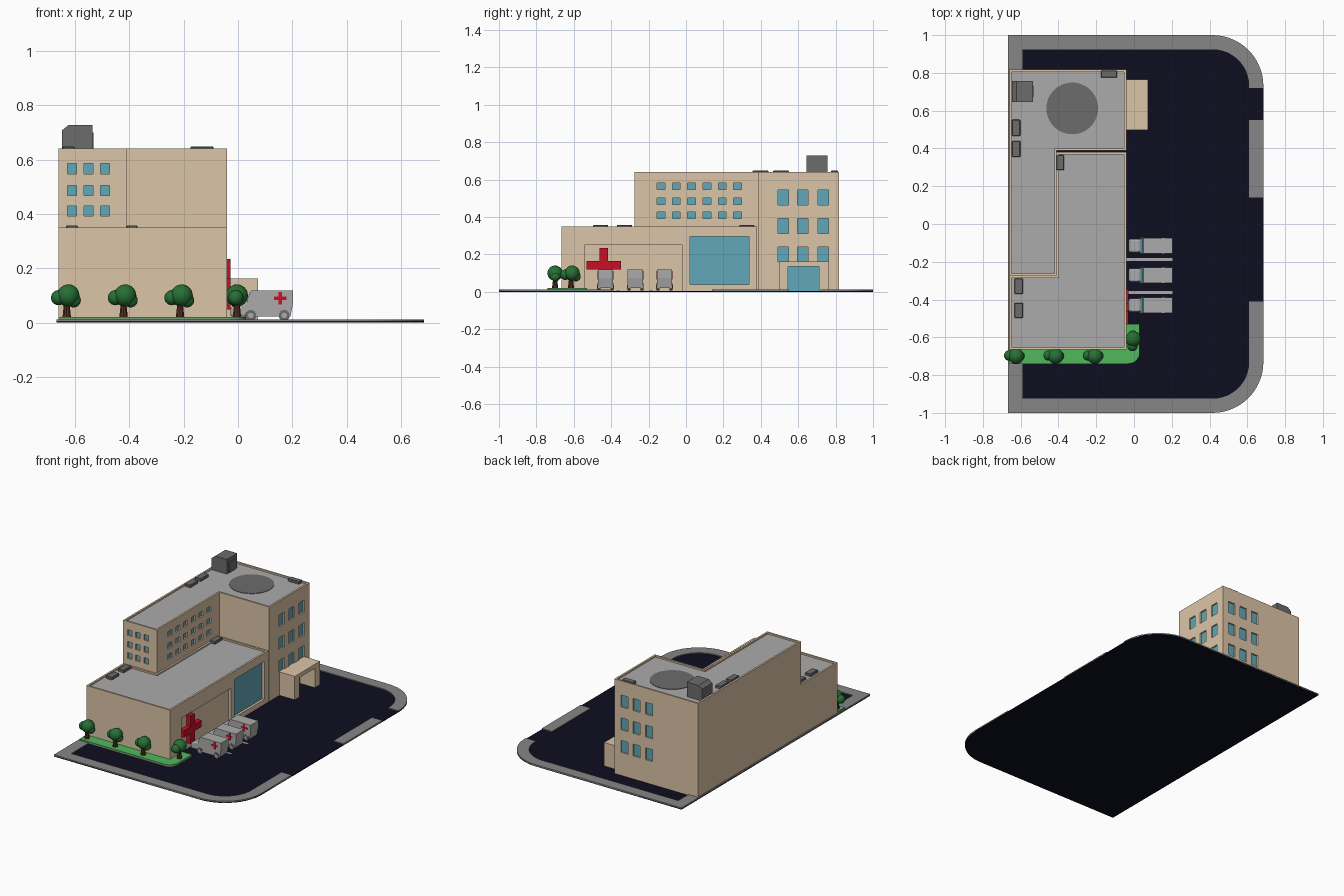
import bpy, bmesh, math
from mathutils import Matrix, Vector

if "Cube" in bpy.data.objects:
    bpy.data.objects.remove(bpy.data.objects["Cube"])


def mat(name, r, g, b):
    m = bpy.data.materials.new(name)
    m.diffuse_color = (r, g, b, 1)
    m.use_nodes = True
    m.node_tree.nodes["Principled BSDF"].inputs["Base Color"].default_value = m.diffuse_color
    return m


WALL = mat("wall", .72, .56, .39)
GLASS = mat("glass", .12, .39, .48)
ASPHALT = mat("asphalt", .004, .004, .014)
LAWN = mat("lawn", .08, .48, .107)
LEAF = mat("leaf", .02, .16, .035)
BARK = mat("bark", .09, .03, .015)
RED = mat("red", .58, .005, .02)
LIGHT = mat("light_grey", .41, .41, .41)
PAVE = mat("pavement", .24, .24, .24)
DARK = mat("dark_grey", .15, .15, .15)


def finish(name, bm, m):
    bmesh.ops.recalc_face_normals(bm, faces=bm.faces)
    me = bpy.data.meshes.new(name)
    bm.to_mesh(me)
    bm.free()
    ob = bpy.data.objects.new(name, me)
    bpy.context.collection.objects.link(ob)
    if m:
        me.materials.append(m)
    return ob


def boxes(name, items, m=None):
    """Boxes given as (x0, x1, y0, y1, z0, z1)."""
    bm = bmesh.new()
    for x0, x1, y0, y1, z0, z1 in items:
        M = Matrix.Translation(((x0 + x1) / 2, (y0 + y1) / 2, (z0 + z1) / 2))
        M = M @ Matrix.Diagonal((x1 - x0, y1 - y0, z1 - z0, 1))
        bmesh.ops.create_cube(bm, size=1, matrix=M)
    return finish(name, bm, m)


def prism(name, pts, a, b, m=None, axis="z"):
    """Extrude an outline along z, or an (x, z) outline along y."""
    bm = bmesh.new()
    put = (lambda p: (p[0], p[1], a)) if axis == "z" else (lambda p: (p[0], a, p[1]))
    f = bm.faces.new([bm.verts.new(put(p)) for p in pts])
    ext = bmesh.ops.extrude_face_region(bm, geom=[f])["geom"]
    d = Vector((0, 0, b - a)) if axis == "z" else Vector((0, b - a, 0))
    bmesh.ops.translate(bm, vec=d, verts=[v for v in ext if isinstance(v, bmesh.types.BMVert)])
    return finish(name, bm, m)


def cylinder(name, loc, r1, r2, depth, m, axis="z", n=32):
    bm = bmesh.new()
    M = Matrix.Translation(loc)
    if axis == "y":
        M = M @ Matrix.Rotation(math.pi / 2, 4, "X")
    bmesh.ops.create_cone(bm, cap_ends=True, segments=n, radius1=r1, radius2=r2, depth=depth, matrix=M)
    return finish(name, bm, m)


def arc(cx, cy, r, a0, a1, n=16):
    return [(cx + r * math.cos(math.radians(a0 + (a1 - a0) * i / n)),
             cy + r * math.sin(math.radians(a0 + (a1 - a0) * i / n))) for i in range(n + 1)]


def inset(poly, d):
    """Inset a counter-clockwise right-angled outline."""
    out = []
    for i, p in enumerate(poly):
        p, q, r = Vector(p), Vector(poly[i - 1]), Vector(poly[(i + 1) % len(poly)])
        e, f = (p - q).normalized(), (r - p).normalized()
        out.append(tuple(p + d * (Vector((-e.y, e.x)) + Vector((-f.y, f.x)))))
    return out


def cut(ob, cutter):
    md = ob.modifiers.new("cut", "BOOLEAN")
    md.object, md.solver, md.operation = cutter, "EXACT", "DIFFERENCE"
    bpy.context.view_layer.objects.active = ob
    bpy.ops.object.modifier_apply(modifier="cut")
    bpy.data.objects.remove(cutter)


def slot(wall, d0, d1):
    """Box through a wall (axis, position, outward sign, u0, u1, z0, z1)."""
    axis, w, s, u0, u1, z0, z1 = wall
    a, b = sorted((w + s * d0, w + s * d1))
    return (a, b, u0, u1, z0, z1) if axis == "x" else (u0, u1, a, b, z0, z1)


def grid(axis, w, s, us, width, zs, h):
    return [(axis, w, s, u, u + width, z, z + h) for u in us for z in zs]


# Ground slab and pavement with driveway gaps
prism("asphalt_lot", [(-.667, -1)] + arc(.415, -.73, .27, -90, 0) + arc(.415, .73, .27, 0, 90)
      + [(-.667, 1)], 0, .006, ASPHALT)
prism("pavement", [(.685, -.41), (.61, -.41)] + arc(.415, -.73, .195, 0, -90)
      + [(-.59, -.925), (-.59, .925)] + arc(.415, .73, .195, 90, 0) + [(.61, .72), (.685, .72)]
      + arc(.415, .73, .27, 0, 90) + [(-.667, 1), (-.667, -1)] + arc(.415, -.73, .27, -90, 0),
      .001, .012, PAVE)
boxes("pavement_island", [(.61, .685, .14, .55, .001, .012)], PAVE)
boxes("parking_lines", [(-.04, .205, y - .008, y + .008, .005, .008) for y in (-.187, -.363)], LIGHT)

# Planting bed
bed = [(-.66, -.74)] + arc(-.03, -.68, .06, -90, 0, 8) + [(.03, -.53), (-.05, -.53), (-.05, -.655), (-.66, -.655)]
prism("bed_curb", bed, .005, .016, PAVE)
prism("lawn", bed, .016, .02, LAWN)

# Building masses with parapets and recessed windows
tall = [(-.66, -.275), (-.41, -.275), (-.41, .388), (-.04, .388), (-.04, .817), (-.66, .817)]
low = [(-.66, -.665), (-.04, -.665), (-.04, .38), (-.41, .38), (-.41, -.275), (-.66, -.275)]
big_rows, small_rows = (.16, .312, .465), (.392, .467, .547)
tall_windows = (grid("x", -.04, 1, (.492, .596, .706), .056, big_rows, .08)
                + grid("y", .817, 1, (-.14, -.232, -.325), .052, big_rows, .08)
                + grid("x", -.41, 1, [-.155 + .082 * i for i in range(6)], .042, small_rows, .036)
                + grid("y", -.275, -1, (-.627, -.567, -.505), .033, small_rows, .038))
show_window = ("x", -.04, 1, .022, .337, .04, .295)
sign_recess = ("x", -.04, 1, -.543, -.018, -.01, .25)
for name, poly, top, holes, depth in (("tall_wing", tall, .64, tall_windows, .012),
                                      ("low_wing", low, .35, [show_window, sign_recess], .018)):
    wing = prism(name, poly, .005, top, WALL)
    cut(wing, boxes("window_cutter", [slot(h, .02, -depth) for h in holes]))
    inner = inset(poly, .012)
    cut(wing, prism("roof_cutter", inner, top - .012, top + .05))
    prism(name + "_roof", inner, top - .02, top - .01, LIGHT)
boxes("window_panes", [slot(h, -.02, -.010) for h in tall_windows], GLASS)
boxes("show_window_pane", [slot(show_window, -.03, -.016)], GLASS)

# Entrance porch and door
boxes("porch", [(-.042, .073, .497, .545, .005, .135), (-.042, .073, .71, .765, .005, .135),
                (-.042, .073, .497, .765, .135, .163)], WALL)
boxes("entrance_door", [(-.05, -.036, .545, .71, .005, .135)], GLASS)


# Crosses drawn as a single outline
def cross(name, c, r, w, extent, face):
    pts = [(-w, -r), (w, -r), (w, -w), (r, -w), (r, w), (w, w), (w, r), (-w, r), (-w, w), (-r, w), (-r, -w), (-w, -w)]
    ob = prism(name, pts, 0, extent, RED, "y")
    ob.location = c
    if face == "x":
        ob.rotation_euler.z = -math.pi / 2
    return ob


cross("wall_cross", (-.058, -.44, .142), .093, .022, .03, "x")

# Rooftop equipment
cylinder("landing_pad", (-.327, .612, .63), .137, .137, .006, DARK, n=48)
prism("stair_house", [(-.647, .62), (-.535, .62), (-.535, .728), (-.622, .728), (-.647, .708)], .645, .756, DARK, "y")
boxes("stair_house_door", [(-.536, -.532, .67, .732, .62, .7)], DARK)
tall_vents = [(-.175, -.09, .775, .812), (-.645, -.602, .465, .552), (-.645, -.602, .355, .44)]
low_vents = [(-.41, -.37, .285, .365), (-.632, -.588, -.37, -.288), (-.632, -.588, -.497, -.417)]
for i, (vents, z) in enumerate(((tall_vents, .628), (low_vents, .338))):
    ob = boxes(("upper_vents", "lower_vents")[i], [v + (z, z + .02) for v in vents], DARK)
    bv = ob.modifiers.new("bevel", "BEVEL")
    bv.width, bv.segments = .003, 1

# Ambulances: hood, box body, windscreen, wheels and side crosses
for n, y in enumerate((-.115, -.271, -.43)):
    tag = f"ambulance_{n + 1}_"
    hood = prism(tag + "hood", [(-.028, .022), (.05, .022), (.05, .113), (.026, .077), (-.012, .068), (-.028, .055)],
                 y - .036, y + .036, LIGHT, "y")
    bv = hood.modifiers.new("bevel", "BEVEL")
    bv.width, bv.segments = .01, 3
    prism(tag + "body", [(.03, .022), (.193, .022), (.203, .075), (.203, .119), (.05, .119), (.036, .085)],
          y - .041, y + .041, LIGHT, "y")
    prism(tag + "windscreen", [(.031, .082), (.038, .082), (.053, .115), (.046, .115)], y - .037, y + .037, GLASS, "y")
    for x in (.047, .17):
        for s in (-1, 1):
            cylinder(tag + "wheel", (x, y + s * .035, .027), .02, .02, .016, DARK, "y", 20)
            cylinder(tag + "hub", (x, y + s * .037, .027), .01, .01, .016, LIGHT, "y", 12)
    for s in (-1, 1):
        cross(tag + "side_cross", (.155, y + s * .041 - .002, .09), .023, .006, .004, "y")

# Trees: tapered trunk with three leaf balls, last one turned
for n, (x, y, turn) in enumerate(((-.63, -.70, 0), (-.421, -.70, 0), (-.213, -.70, 0), (-.004, -.615, 90))):
    trunk = cylinder(f"tree_trunk_{n + 1}", (x, y, .05), .017, .009, .07, BARK, n=10)
    bm = bmesh.new()
    R = Matrix.Translation((x, y, 0)) @ Matrix.Rotation(math.radians(turn), 4, "Z")
    for bx, by, bz, r in ((.006, 0, .1, .041), (-.03, .004, .092, .028), (.026, .002, .082, .026)):
        bmesh.ops.create_icosphere(bm, subdivisions=3, radius=r, matrix=R @ Matrix.Translation((bx, by, bz)))
    crown = finish(f"tree_crown_{n + 1}", bm, LEAF)
    for p in crown.data.polygons:
        p.use_smooth = True
